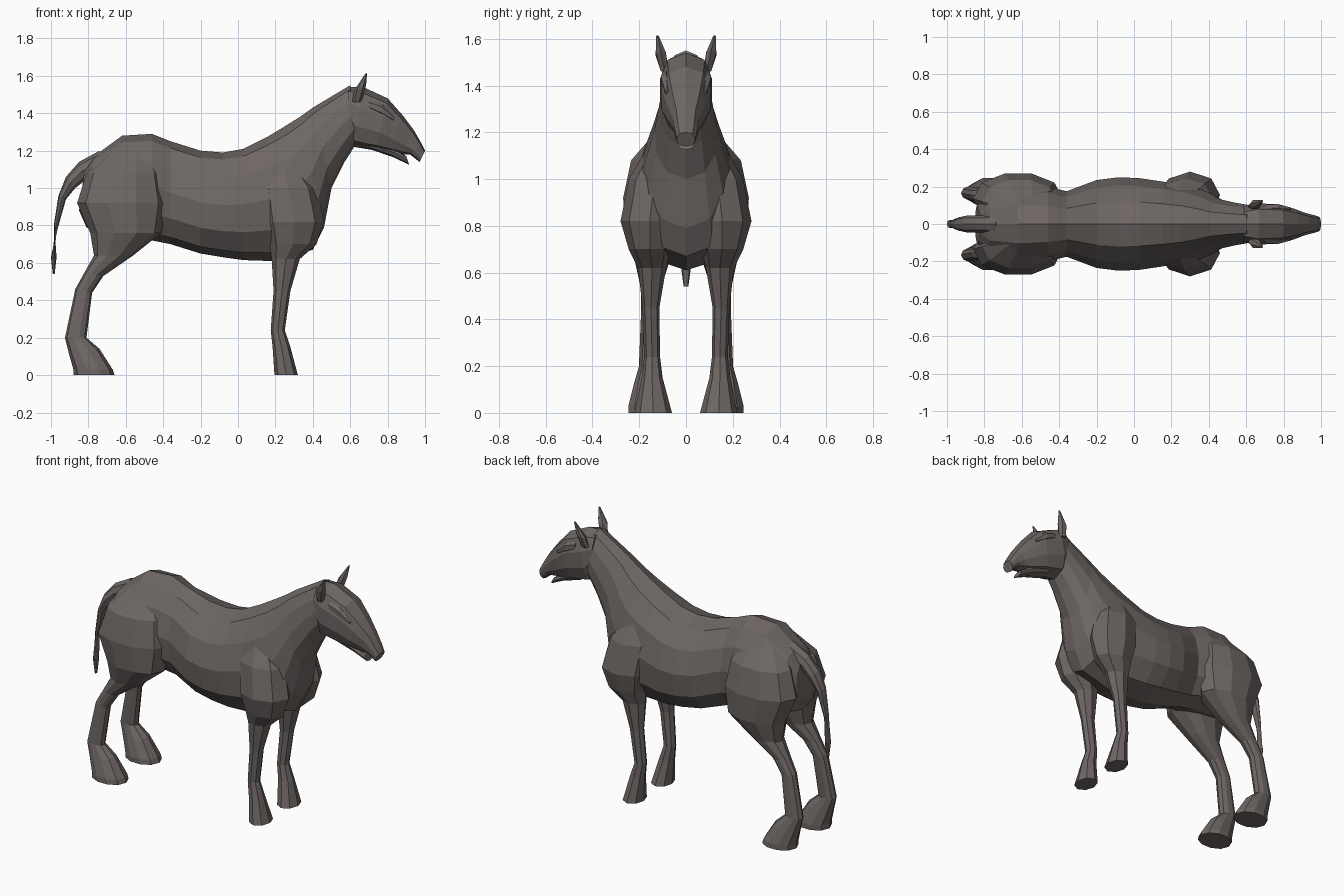
import bpy
import bmesh
from math import cos, sin, pi, copysign

default_cube = bpy.data.objects.get("Cube")
if default_cube:
    bpy.data.objects.remove(default_cube, do_unlink=True)

# Single coat colour
COAT = (0.155, 0.135, 0.127, 1.0)
coat = bpy.data.materials.new("grey_brown_coat")
coat.diffuse_color = COAT
coat.use_nodes = True
coat.node_tree.nodes["Principled BSDF"].inputs["Base Color"].default_value = COAT


def ring(top, low, half, y=0):
    """Cross-section spanning two side-profile points, with a half width."""
    return top, low, half, y


def level(z, front, back, half, y):
    """Horizontal cross-section of a limb."""
    return ring(top=(front, z), low=(back, z), half=half, y=y)


def loft(name, rings, sides=12, egg=0.0, fullness=1.0, mirrored=False):
    """Skin a row of rings; egg narrows the top, low fullness squares the sides."""
    bm = bmesh.new()
    loops = []
    for top, low, half, y in rings:
        loop = []
        for i in range(sides):
            turn = 2 * pi * i / sides
            along = (1 - cos(turn)) / 2
            side = sin(turn) if i % (sides / 2) else 0
            across = half * copysign(abs(side) ** fullness, side) * (1 - egg * cos(turn))
            x = top[0] + (low[0] - top[0]) * along
            z = top[1] + (low[1] - top[1]) * along
            loop.append(bm.verts.new((x, y + across, z)))
        loops.append(loop)
    for first, second in zip(loops, loops[1:]):
        for i in range(sides):
            j = (i + 1) % sides
            bm.faces.new((first[i], first[j], second[j], second[i]))
    bm.faces.new(loops[0])
    bm.faces.new(loops[-1])
    bmesh.ops.recalc_face_normals(bm, faces=bm.faces)
    mesh = bpy.data.meshes.new(name)
    bm.to_mesh(mesh)
    bm.free()
    mesh.materials.append(coat)
    part = bpy.data.objects.new(name, mesh)
    bpy.context.collection.objects.link(part)
    if mirrored:
        mirror = part.modifiers.new("other_side", "MIRROR")
        mirror.use_axis = (False, True, False)
        mirror.use_clip = False
        mirror.use_mirror_merge = False


# Trunk, from rump to chest, running on into the neck
loft("trunk_and_neck", [
    ring(top=(-.82, 1.1), low=(-.85, .88), half=.1),
    ring(top=(-.77, 1.17), low=(-.81, .79), half=.18),
    ring(top=(-.62, 1.28), low=(-.65, .74), half=.215),
    ring(top=(-.46, 1.29), low=(-.46, .72), half=.2),
    ring(top=(-.36, 1.25), low=(-.36, .7), half=.175),
    ring(top=(-.2, 1.2), low=(-.2, .65), half=.235),
    ring(top=(-.08, 1.19), low=(-.08, .63), half=.25),
    ring(top=(.03, 1.21), low=(.03, .615), half=.245),
    ring(top=(.15, 1.27), low=(.18, .61), half=.225),
    ring(top=(.25, 1.33), low=(.4, .67), half=.2),
    ring(top=(.33, 1.38), low=(.46, .79), half=.17),
    ring(top=(.4, 1.43), low=(.5, 1), half=.135),
    ring(top=(.5, 1.49), low=(.57, 1.14), half=.115),
    ring(top=(.6, 1.55), low=(.64, 1.25), half=.1),
], egg=.12, fullness=.9)

# Head with a tapering muzzle
loft("head", [
    ring(top=(.59, 1.54), low=(.58, 1.3), half=.095),
    ring(top=(.67, 1.54), low=(.62, 1.22), half=.115),
    ring(top=(.8, 1.48), low=(.74, 1.2), half=.108),
    ring(top=(.88, 1.39), low=(.81, 1.19), half=.085),
    ring(top=(.94, 1.31), low=(.88, 1.18), half=.06),
    ring(top=(.98, 1.24), low=(.92, 1.18), half=.05),
    ring(top=(1, 1.2), low=(.97, 1.14), half=.04),
], sides=10, fullness=.7)

loft("lower_jaw", [
    ring(top=(.7, 1.26), low=(.7, 1.21), half=.06),
    ring(top=(.83, 1.22), low=(.83, 1.165), half=.05),
    ring(top=(.9, 1.17), low=(.915, 1.125), half=.035),
], sides=8, fullness=.7)

# Brow ridges and ears
loft("brows", [
    ring(top=(.7, 1.47), low=(.7, 1.42), half=.02, y=.085),
    ring(top=(.77, 1.45), low=(.76, 1.39), half=.025, y=.085),
    ring(top=(.84, 1.38), low=(.83, 1.36), half=.01, y=.08),
], sides=6, mirrored=True)

loft("ears", [
    level(z=1.46, front=.66, back=.61, half=.02, y=.09),
    ring(top=(.685, 1.55), low=(.62, 1.52), half=.025, y=.108),
    ring(top=(.69, 1.615), low=(.68, 1.61), half=.006, y=.122),
], sides=6, mirrored=True)

# Hind legs, from haunch to hoof
loft("hind_legs", [
    level(z=1.21, front=-.48, back=-.68, half=.05, y=.075),
    level(z=1.08, front=-.41, back=-.81, half=.12, y=.12),
    level(z=.92, front=-.38, back=-.86, half=.14, y=.135),
    level(z=.76, front=-.41, back=-.79, half=.12, y=.145),
    level(z=.64, front=-.56, back=-.77, half=.075, y=.145),
    ring(top=(-.72, .53), low=(-.82, .55), half=.046, y=.15),
    ring(top=(-.78, .44), low=(-.87, .46), half=.038, y=.155),
    level(z=.2, front=-.81, back=-.925, half=.038, y=.165),
    ring(top=(-.74, .14), low=(-.9, .1), half=.06, y=.165),
    level(z=.03, front=-.67, back=-.88, half=.085, y=.165),
    level(z=0, front=-.66, back=-.88, half=.085, y=.165),
], sides=10, fullness=.9, mirrored=True)

# Front legs, from shoulder to hoof
loft("front_legs", [
    level(z=1.16, front=.3, back=.16, half=.05, y=.1),
    level(z=1, front=.42, back=.12, half=.11, y=.135),
    level(z=.82, front=.46, back=.14, half=.125, y=.155),
    level(z=.7, front=.42, back=.17, half=.09, y=.155),
    level(z=.62, front=.33, back=.18, half=.06, y=.145),
    level(z=.45, front=.28, back=.19, half=.036, y=.15),
    level(z=.24, front=.25, back=.175, half=.034, y=.145),
    level(z=.15, front=.28, back=.185, half=.045, y=.145),
    level(z=0, front=.32, back=.195, half=.08, y=.14),
], sides=8, mirrored=True)

# Tail, hanging behind the rump
loft("tail", [
    ring(top=(-.74, 1.2), low=(-.72, 1.08), half=.05),
    ring(top=(-.85, 1.14), low=(-.82, 1.04), half=.045),
    ring(top=(-.92, 1.06), low=(-.87, 1), half=.045),
    ring(top=(-.96, .96), low=(-.92, .94), half=.035),
    ring(top=(-.985, .8), low=(-.965, .78), half=.02),
    level(z=.63, front=-.97, back=-1, half=.022, y=0),
    level(z=.54, front=-.98, back=-.99, half=.01, y=0),
], sides=8)
